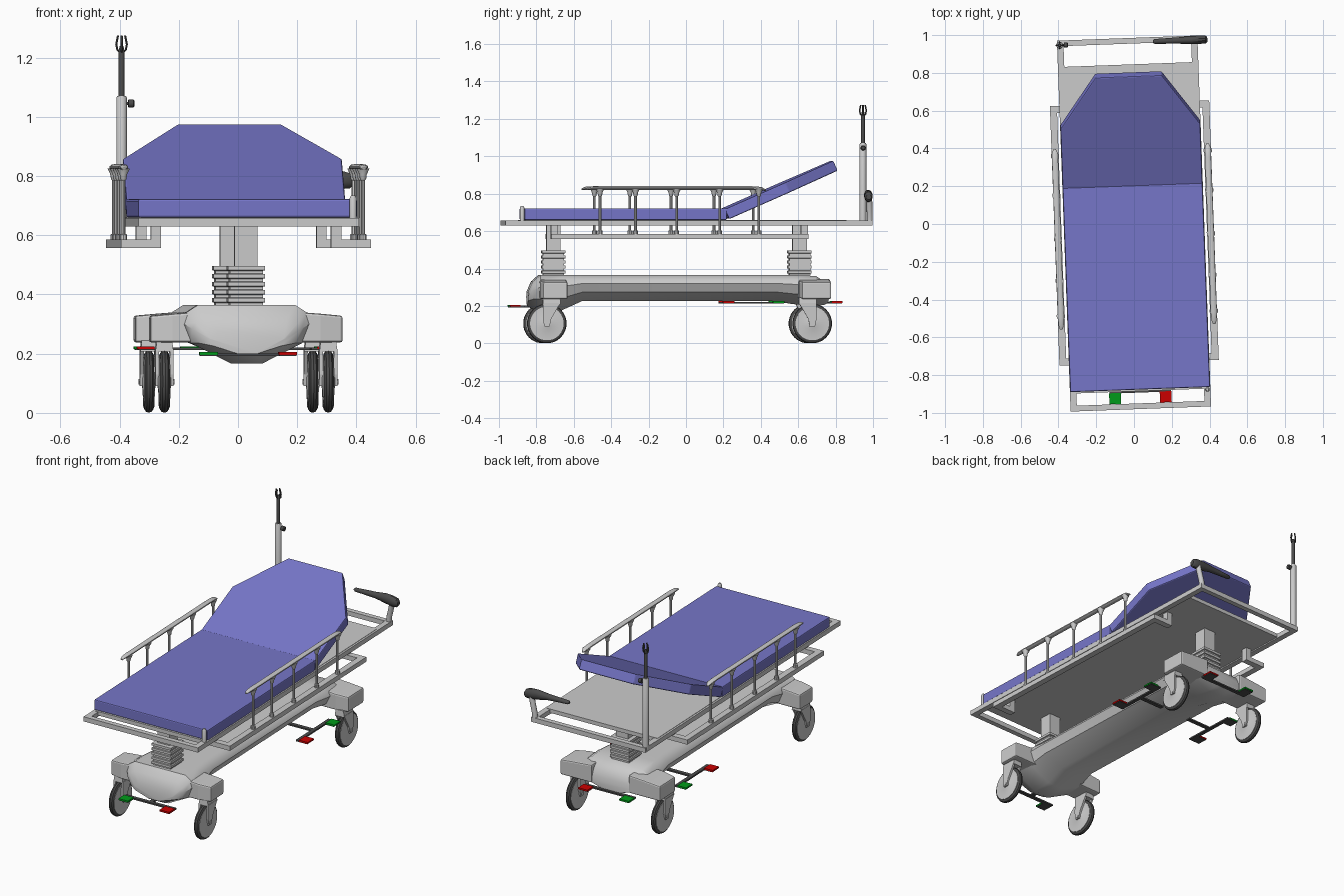
import bpy, bmesh, math
from mathutils import Matrix, Vector

if "Cube" in bpy.data.objects:
    bpy.data.objects.remove(bpy.data.objects["Cube"])

TILT = Matrix.Rotation(math.radians(2.12), 4, 'Z')   # whole stretcher stands slightly turned


def material(name, r, g, b):
    m = bpy.data.materials.new(name)
    m.diffuse_color = (r, g, b, 1)
    m.use_nodes = True
    m.node_tree.nodes["Principled BSDF"].inputs["Base Color"].default_value = m.diffuse_color
    return m


BLUE = material("blue_vinyl", 0.18, 0.18, 0.58)
DARK = material("dark_rubber", 0.07, 0.07, 0.07)
RED = material("red_pedal", 0.6, 0.0, 0.0)
GREEN = material("green_pedal", 0.0, 0.33, 0.01)


def loft(rings):
    """Skin a list of equal-length rings and cap both ends."""
    n = len(rings[0])
    verts = [tuple(p) for r in rings for p in r]
    faces = [(i*n + j, i*n + (j+1) % n, (i+1)*n + (j+1) % n, (i+1)*n + j)
             for i in range(len(rings) - 1) for j in range(n)]
    faces += [tuple(range(n))[::-1], tuple(range(len(verts) - n, len(verts)))]
    return verts, faces


def box(x0, x1, y0, y1, z0, z1):
    return loft([[(x0, y0, z), (x1, y0, z), (x1, y1, z), (x0, y1, z)] for z in (z0, z1)])


def ellipse(c, a, b, axis, n=12):
    out = []
    for i in range(n):
        t = 2*math.pi*(i + 0.5)/n
        p, q = a*math.cos(t), b*math.sin(t)
        out.append(Vector(c) + Vector({'x': (0, p, q), 'y': (p, 0, q), 'z': (p, q, 0)}[axis]))
    return out


def lathe(c, axis, profile, n=16):
    """Solid of revolution: profile is (position along axis, radius)."""
    d = Vector({'x': (1, 0, 0), 'y': (0, 1, 0), 'z': (0, 0, 1)}[axis])
    return loft([ellipse(Vector(c) + d*h, r, r, axis, n) for h, r in profile])


def make(name, parts, mat=None, bevel=0.0, smooth=False, xf=None):
    bm = bmesh.new()
    for verts, faces in parts:
        vs = [bm.verts.new(v) for v in verts]
        for f in faces:
            bm.faces.new([vs[i] for i in f])
    bmesh.ops.recalc_face_normals(bm, faces=bm.faces)
    bm.transform(TILT @ xf if xf else TILT)
    me = bpy.data.meshes.new(name)
    bm.to_mesh(me)
    bm.free()
    ob = bpy.data.objects.new(name, me)
    bpy.context.collection.objects.link(ob)
    if mat:
        me.materials.append(mat)
    if bevel:
        b = ob.modifiers.new("bevel", 'BEVEL')
        b.width, b.segments, b.limit_method = bevel, 2, 'ANGLE'
    if smooth:
        bpy.ops.object.select_all(action='DESELECT')
        ob.select_set(True)
        bpy.context.view_layer.objects.active = ob
        bpy.ops.object.shade_smooth_by_angle(angle=math.radians(35))
    return ob


# Mattress: flat part and raised octagonal backrest
make("mattress_seat", [box(-.37, .37, -.877, .205, .66, .722)], BLUE, bevel=.006)
back = [(-.37, -.012), (.37, -.012), (.37, .34), (.175, .63), (-.175, .63), (-.37, .34)]
make("mattress_backrest", [loft([[(u, s, z) for u, s in back] for z in (-.058, 0)])], BLUE,
     bevel=.006, xf=Matrix.Translation((0, .205, .722)) @ Matrix.Rotation(math.radians(23.8), 4, 'X'))

# Deck plate and outer frame
make("deck_plate", [box(-.36, .36, -.885, .845, .637, .66)])
make("deck_frame", [box(-.372, -.338, -.98, .985, .63, .658), box(.338, .372, -.98, .985, .63, .658),
                    box(-.34, .34, -.98, -.95, .63, .658), box(-.34, .34, .955, .985, .63, .658)])
make("foot_corner_post", [lathe((.356, -.89, 0), 'z', [(.64, .012), (.725, .012), (.735, .007)])], smooth=True)

# Side rails with their carriers
for s, side in ((-1, "left"), (1, "right")):
    def sbox(x0, x1, *r):
        return box(*sorted((s*x0, s*x1)), *r)
    carrier = [sbox(.385, .422, -.735, .64, .557, .585)]
    for v in (-.735, .603):
        carrier += [sbox(.287, .39, v, v + .037, .557, .585), sbox(.287, .322, v, v + .037, .58, .64)]
    make(side + "_rail_carrier", carrier)
    posts = [lathe((s*.405, v, 0), 'z', [(.575, .013), (.603, .013), (.604, .007), (.785, .007),
                                         (.79, .011), (.805, .013), (.826, .023)], 10)
             for v in (-.475, -.285, -.065, .165, .375)]
    make(side + "_rail_posts", posts, smooth=True)
    rail = [(-.545, .824, .007, .004), (-.525, .829, .014, .008), (-.48, .83, .017, .010),
            (.34, .83, .017, .010), (.39, .827, .016, .009), (.412, .818, .007, .004)]
    make(side + "_rail_top", [loft([ellipse((s*.405, v, z), a, b, 'y', 10) for v, z, a, b in rail])], smooth=True)

# Infusion pole with clamp knob and hooks
P = (-.358, .96)
make("pole_sleeve", [lathe((*P, 0), 'z', [(.64, .018), (1.065, .018), (1.07, .015)])], smooth=True)
hooks = [lathe((*P, 0), 'z', [(1.06, .010), (1.225, .010), (1.24, .006)], 12)]
for dx, dy in ((1, 0), (-1, 0), (0, 1), (0, -1)):
    path = [(.004, 1.215), (.014, 1.225), (.018, 1.245), (.012, 1.275)]
    hooks.append(loft([ellipse((P[0] + dx*r, P[1] + dy*r, z), .004, .004, 'z', 6) for r, z in path]))
make("pole_rod_and_hooks", hooks, DARK, smooth=True)
make("pole_knob", [lathe((P[0], P[1], 1.045), 'x', [(.01, .006), (.022, .006), (.023, .014), (.04, .014), (.044, .009)])],
     DARK, smooth=True)

# Push handle at the head end
make("handle_post", [loft([ellipse((x, y, z), .016, .016, 'z', 12) for x, y, z in
                           ((.355, .97, .635), (.357, .97, .68), (.372, .968, .74), (.38, .966, .775))])], smooth=True)
grip = [(.424, .782, .014, .014), (.415, .784, .021, .026), (.385, .787, .023, .032), (.34, .792, .022, .029),
        (.28, .795, .018, .019), (.20, .795, .015, .014), (.145, .795, .013, .011), (.136, .795, .008, .006)]
make("handle_grip", [loft([ellipse((x, .962, z), a, b, 'x', 12) for x, z, a, b in grip])], DARK, smooth=True)

# Lifting columns with square bellows
for v, end in ((-.71, "foot"), (.607, "head")):
    make(end + "_column", [box(-.039, .039, v - .038, v + .038, .36, .64)])
    rings = []
    for i in range(5):
        z = .362 + i*.027
        for h, dz in ((.056, 0), (.056, .010), (.063, .012), (.063, .026)):
            rings.append([(a*h, v + b*h, z + dz) for a, b in ((-1, -1), (1, -1), (1, 1), (-1, 1))])
    make(end + "_bellows", [loft(rings)])

# Base body lofted foot to head: (v, half width, top, bottom)
stations = [(-.85, .13, .275, .200), (-.825, .185, .33, .185), (-.785, .215, .365, .167), (-.67, .215, .365, .175),
            (-.56, .20, .365, .225), (.48, .20, .365, .225), (.57, .215, .365, .21), (.69, .215, .36, .20),
            (.735, .185, .33, .205), (.76, .14, .285, .215)]
rings = []
for v, w, t, b in stations:
    half = [(.25*w, b), (.88*w, b + .35*(t - b)), (w, b + .68*(t - b)), (.94*w, t - .025), (.76*w, t)]
    rings.append([(x, v, z) for x, z in half] + [(-x, v, z) for x, z in half[::-1]])
make("base_body", [loft(rings)], smooth=True)

# Caster arms, forks and wheels
for end, v, y0, y1 in (("foot", -.755, -.79, -.645), ("head", .665, .595, .765)):
    for s, side in ((-1, "left"), (1, "right")):
        name = end + "_" + side
        arm = [[(s*x, y0 + dy, .238), (s*x, y1, .238), (s*x, y1, t), (s*x, y0 + dy, t)]
               for x, dy, t in ((.12, 0, .345), (.25, 0, .335), (.325, .015, .328))]
        make(name + "_caster_arm", [loft(arm)], bevel=.008)
        u, stem = s*.277, v + (.025 if end == "foot" else -.025)
        fork = [loft([[(u + a*x, y + b*h, z) for a, b in ((-1, -1), (1, -1), (1, 1), (-1, 1))]
                      for x, y, h, z in ((.030, stem, .048, .208), (.026, stem, .045, .245))])]
        for k in (-1, 1):
            c = u + k*.025
            fork.append(loft([[(c + a*.006, y + b*h, z) for a, b in ((-1, -1), (1, -1), (1, 1), (-1, 1))]
                              for y, h, z in ((v, .014, .090), (v, .022, .13), (stem, .046, .215))]))
        fork.append(lathe((u, v, .105), 'x', [(-.034, .010), (.034, .010)], 12))
        make(name + "_caster_fork", fork)
        make(name + "_tyre", [lathe((u, v, .106), 'x', [(-.016, .085), (-.015, .094), (-.009, .103), (0, .106),
                                                        (.009, .103), (.015, .094), (.016, .085)], 28)], DARK, smooth=True)
        make(name + "_wheel_disc", [lathe((u, v, .106), 'x', [(-.022, .022), (-.019, .03), (-.0175, .09),
                                                              (.0175, .09), (.019, .03), (.022, .022)], 28)], smooth=True)

# Brake and steer pedals on all four sides, each built pointing to -y
for name, x, y, z, ang, red in (("foot", 0, -.885, .192, 0, 1), ("head", 0, .768, .212, 180, -1),
                                ("right", .27, .35, .212, 90, -1), ("left", -.27, .35, .212, -90, 1)):
    xf = Matrix.Translation((x, y, z)) @ Matrix.Rotation(math.radians(ang), 4, 'Z')
    make(name + "_pedal_bar", [box(-.163, .163, -.008, .014, 0, .009), box(-.012, .012, 0, .17, 0, .009),
                               box(-.163, -.105, -.06, 0, 0, .006), box(.105, .163, -.06, 0, 0, .006)], DARK, xf=xf)
    for k in (-1, 1):
        c = k*.134
        make(name + ("_red_pad" if k == red else "_green_pad"), [box(c - .031, c + .031, -.064, -.006, .004, .013)],
             RED if k == red else GREEN, xf=xf)
